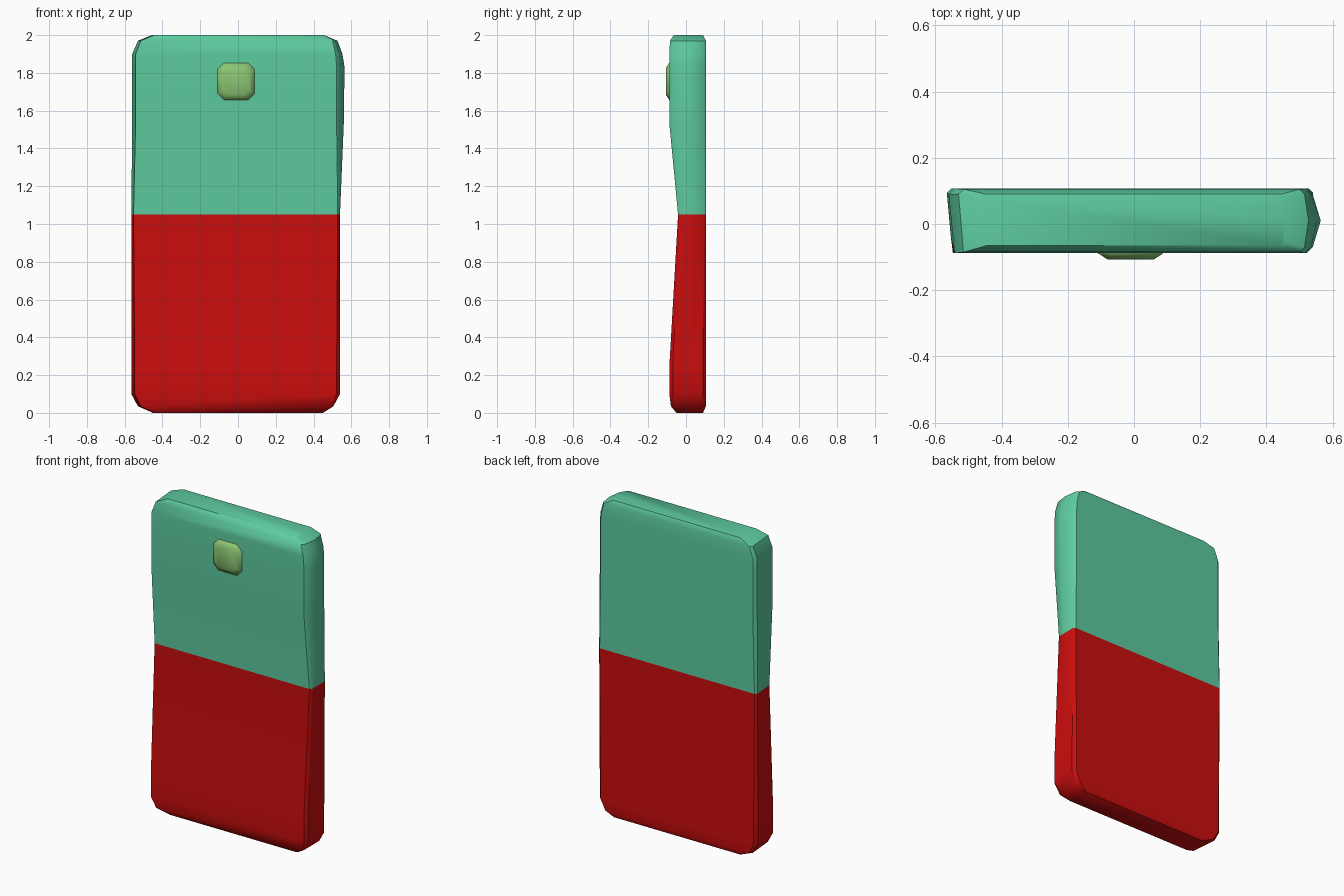
import bpy, bmesh, math

cube = bpy.data.objects.get("Cube")
if cube:
    bpy.data.objects.remove(cube, do_unlink=True)


def material(name, rgb):
    m = bpy.data.materials.new(name)
    m.use_nodes = True
    m.diffuse_color = (*rgb, 1)
    m.node_tree.nodes["Principled BSDF"].inputs["Base Color"].default_value = (*rgb, 1)
    return m


green = material("sea green", (0.11, 0.6, 0.35))
red = material("red", (0.6, 0.004, 0.004))
olive = material("olive green", (0.26, 0.56, 0.17))


def loft(name, rings, mats, angle):
    """Join rings of points into a closed, smooth-shaded solid."""
    bm = bmesh.new()
    loops = [[bm.verts.new(p) for p in ring] for ring in rings]
    for a, b in zip(loops, loops[1:]):
        for i in range(len(a)):
            j = (i + 1) % len(a)
            bm.faces.new((a[i], a[j], b[j], b[i]))
    bm.faces.new(loops[0][::-1])
    bm.faces.new(loops[-1])
    bmesh.ops.recalc_face_normals(bm, faces=bm.faces)
    mesh = bpy.data.meshes.new(name)
    bm.to_mesh(mesh)
    bm.free()
    for m in mats:
        mesh.materials.append(m)
    obj = bpy.data.objects.new(name, mesh)
    bpy.context.collection.objects.link(obj)
    bpy.ops.object.select_all(action='DESELECT')
    obj.select_set(True)
    bpy.context.view_layer.objects.active = obj
    bpy.ops.object.shade_smooth_by_angle(angle=math.radians(angle))
    return obj


def section(z, left, right, bulge, front, back, c):
    """Horizontal slice with chamfered corners and a ridge on the +x side."""
    mid = 0.01
    return [(left + c, front, z), (right - c, front, z), (right, front + c, z),
            (right + bulge, mid, z), (right, back - c, z), (right - c, back, z),
            (left + c, back, z), (left, back - c, z)]


# Slab: z, left, right, ridge, front, back, chamfer
slices = [
    (0.0, -0.45, 0.45, 0.0, -0.05, 0.09, 0.01),
    (0.035, -0.53, 0.505, 0.0, -0.08, 0.105, 0.015),
    (0.1, -0.565, 0.54, 0.0, -0.088, 0.107, 0.018),
    (0.25, -0.565, 0.54, 0.0, -0.088, 0.107, 0.018),
    (1.05, -0.565, 0.54, 0.0, -0.042, 0.107, 0.012),
    (1.53, -0.56, 0.54, 0.02, -0.088, 0.107, 0.018),
    (1.83, -0.56, 0.54, 0.024, -0.088, 0.107, 0.018),
    (1.9, -0.56, 0.535, 0.018, -0.088, 0.107, 0.018),
    (1.97, -0.53, 0.515, 0.012, -0.085, 0.105, 0.015),
    (2.0, -0.455, 0.455, 0.0, -0.065, 0.09, 0.01),
]
slab = loft("slab", [section(*s) for s in slices], [green, red], 40)
for face in slab.data.polygons:
    face.material_index = 1 if face.center.z < 1.05 else 0


# Raised button on the front
def button_ring(y, half, cut):
    cx, cz = -0.01, 1.755
    outline = [(half, cut), (cut, half), (-cut, half), (-half, cut),
               (-half, -cut), (-cut, -half), (cut, -half), (half, -cut)]
    return [(cx + x, y, cz + z) for x, z in outline]


loft("button", [button_ring(-0.07, 0.1, 0.065), button_ring(-0.089, 0.098, 0.064),
                button_ring(-0.107, 0.07, 0.045)], [olive], 60)
